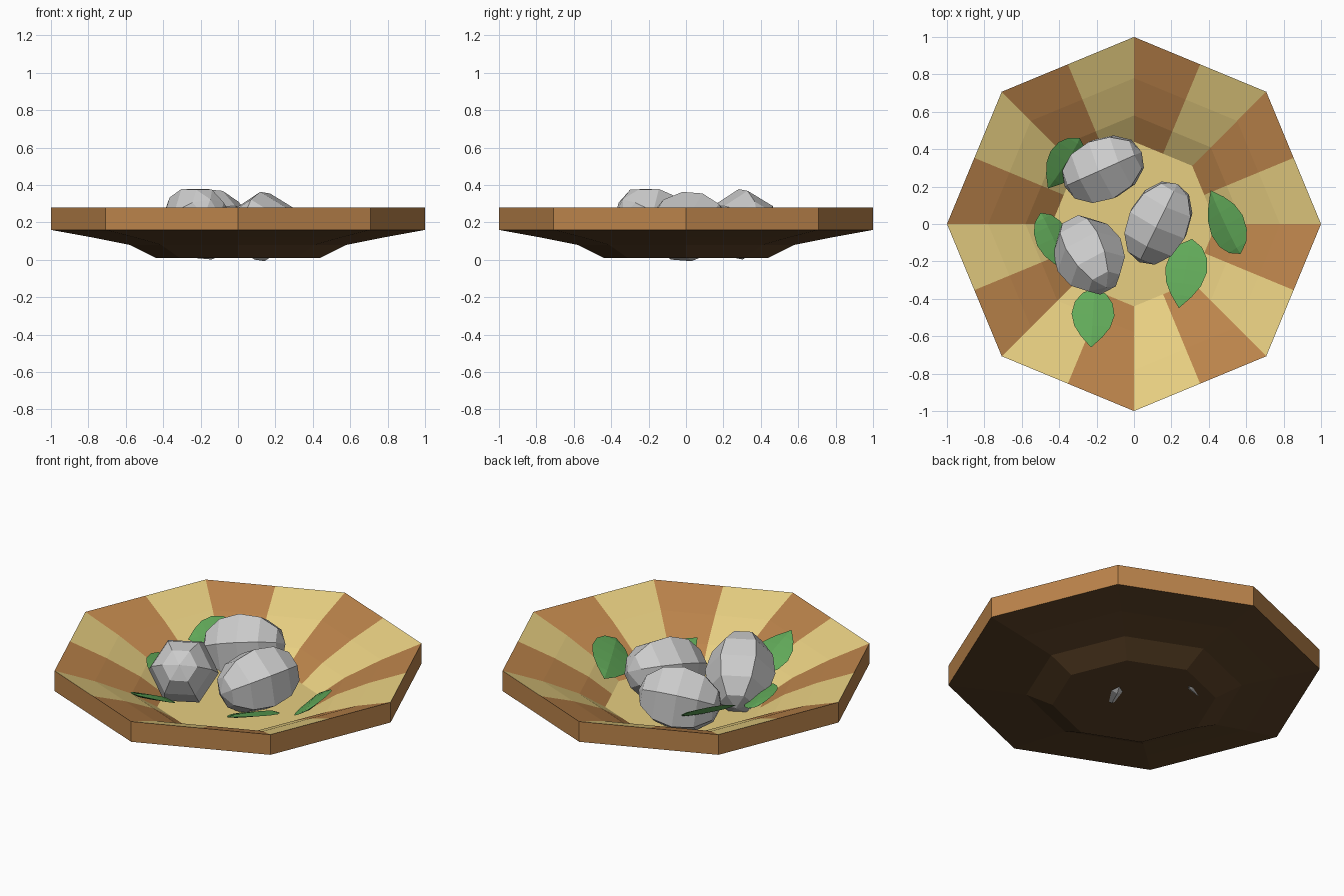
import bpy, bmesh, math
from mathutils import Vector, Matrix

if "Cube" in bpy.data.objects:
    bpy.data.objects.remove(bpy.data.objects["Cube"])


def material(name, rgb):
    m = bpy.data.materials.new(name)
    m.diffuse_color = (*rgb, 1)
    m.use_nodes = True
    m.node_tree.nodes["Principled BSDF"].inputs["Base Color"].default_value = m.diffuse_color
    return m


def finish(bm, name, mats=()):
    bmesh.ops.recalc_face_normals(bm, faces=bm.faces)
    mesh = bpy.data.meshes.new(name)
    bm.to_mesh(mesh)
    bm.free()
    for m in mats:
        mesh.materials.append(m)
    obj = bpy.data.objects.new(name, mesh)
    bpy.context.collection.objects.link(obj)
    return obj


yellow = material("pale_wood", (0.80, 0.62, 0.22))
brown = material("stripe_wood", (0.50, 0.23, 0.07))
dark = material("dark_wood", (0.11, 0.055, 0.02))
green = material("leaf_green", (0.12, 0.40, 0.10))

# Bowl: octagonal lathe, 16 columns so that stripes split each side in half
N = 16
profile = [(0.44, 0.02), (0.58, 0.11), (0.78, 0.20), (1.0, 0.28),
           (1.0, 0.16), (0.78, 0.12), (0.58, 0.08), (0.44, 0.01)]
bm = bmesh.new()
rings = []
for r, z in profile:
    ring = []
    for k in range(N):
        a = 2 * math.pi * k / N
        rr = r * (math.cos(math.pi / 8) if k % 2 else 1)
        ring.append(bm.verts.new((rr * math.cos(a), rr * math.sin(a), z)))
    rings.append(ring)
for i in range(len(profile) - 1):
    for k in range(N):
        j = (k + 1) % N
        f = bm.faces.new((rings[i][k], rings[i][j], rings[i + 1][j], rings[i + 1][k]))
        if i < 3:
            f.material_index = k % 2      # striped inside
        elif i == 3:
            f.material_index = 1          # rim wall
        else:
            f.material_index = 2          # underside
bm.faces.new(rings[0]).material_index = 0
bm.faces.new(rings[-1]).material_index = 2
finish(bm, "bowl", (yellow, brown, dark))


# Fruits: six-sided elongated balls
def fruit(name, loc, heading, tilt, roll, length, radius):
    h, t = math.radians(heading), math.radians(tilt)
    axis = Vector((math.cos(h) * math.cos(t), math.sin(h) * math.cos(t), math.sin(t)))
    bm = bmesh.new()
    bmesh.ops.create_uvsphere(bm, u_segments=6, v_segments=6, radius=1)
    mat = (Matrix.Translation(loc) @ axis.to_track_quat('Z', 'Y').to_matrix().to_4x4()
           @ Matrix.Rotation(math.radians(roll), 4, 'Z')
           @ Matrix.Diagonal((radius, radius, length, 1)))
    bmesh.ops.transform(bm, matrix=mat, verts=bm.verts)
    finish(bm, name)


fruit("fruit_left", (-0.24, -0.165, 0.195), -62, 33, 30, 0.235, 0.19)
fruit("fruit_right", (0.13, 0.005, 0.178), 64, 8, 0, 0.235, 0.187)
fruit("fruit_back", (-0.165, 0.293, 0.19), 24, 8, 0, 0.228, 0.19)


# Leaves: thin pointed lenses between a base and a tip
def leaf(name, base, tip, side, half_width=0.115, half_thick=0.013):
    base, tip, side = Vector(base), Vector(tip), Vector(side)
    along = tip - base
    side = (side - along * side.dot(along) / along.length_squared).normalized()
    normal = along.cross(side).normalized()
    bm = bmesh.new()
    start, end = bm.verts.new(base), bm.verts.new(tip)
    loops = []
    for t, w in ((0.10, 0.55), (0.25, 0.88), (0.45, 1.0), (0.65, 0.84), (0.82, 0.5)):
        c = base + along * t
        s, n = side * half_width * w, normal * half_thick * (0.4 + 0.6 * w)
        loops.append([bm.verts.new(p) for p in (c + s, c + n, c - s, c - n)])
    for k in range(4):
        j = (k + 1) % 4
        bm.faces.new((start, loops[0][k], loops[0][j]))
        bm.faces.new((end, loops[-1][j], loops[-1][k]))
        for a, b in zip(loops, loops[1:]):
            bm.faces.new((a[k], b[k], b[j], a[j]))
    finish(bm, name, (green,))


leaf("leaf_front", (-0.21, -0.34, 0.10), (-0.23, -0.66, 0.25), (1, 0, 0))
leaf("leaf_front_right", (0.31, -0.08, 0.07), (0.24, -0.45, 0.16), (1, 0.2, 0.15))
leaf("leaf_right", (0.57, -0.16, 0.18), (0.41, 0.18, 0.11), (0.9, 0.35, 0.7), 0.12)
leaf("leaf_left", (-0.50, 0.06, 0.14), (-0.36, -0.25, 0.13), (-0.9, -0.3, 0.5), 0.1)
leaf("leaf_back", (-0.29, 0.46, 0.19), (-0.46, 0.19, 0.19), (-0.57, 0.6, 0.55))
